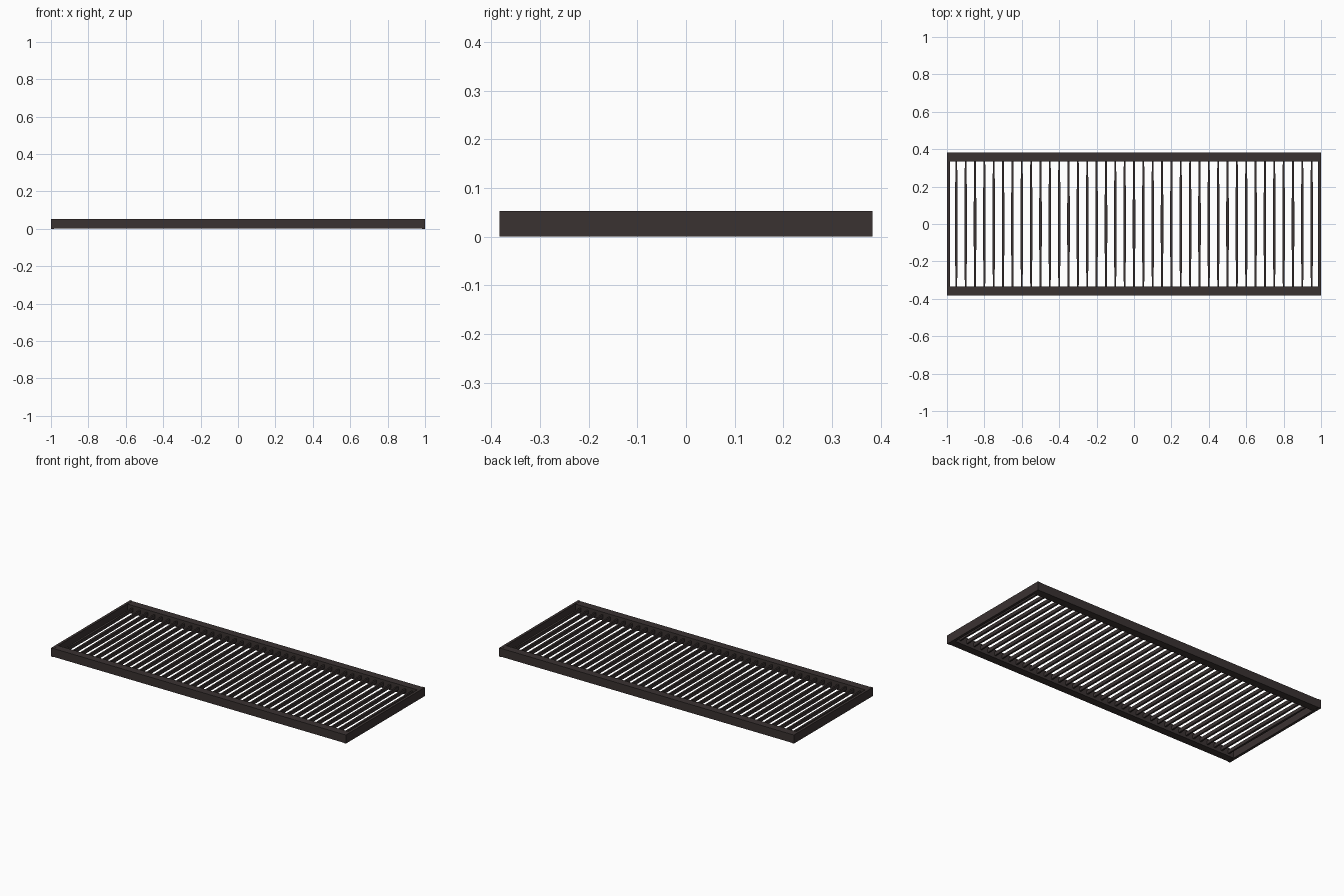
import bpy, bmesh

if "Cube" in bpy.data.objects:
    bpy.data.objects.remove(bpy.data.objects["Cube"])

mat = bpy.data.materials.new("dark_brown")
mat.diffuse_color = (0.042, 0.032, 0.031, 1)
mat.use_nodes = True
mat.node_tree.nodes["Principled BSDF"].inputs["Base Color"].default_value = mat.diffuse_color

H = 0.053          # frame height
W = 0.383          # half depth


def prism(name, outline, z0, z1):
    """Extrude a plan outline between two heights."""
    bm = bmesh.new()
    face = bm.faces.new([bm.verts.new((x, y, z0)) for x, y in outline])
    top = bmesh.ops.extrude_face_region(bm, geom=[face])["geom"]
    verts = [v for v in top if isinstance(v, bmesh.types.BMVert)]
    bmesh.ops.translate(bm, verts=verts, vec=(0, 0, z1 - z0))
    bmesh.ops.recalc_face_normals(bm, faces=bm.faces)
    me = bpy.data.meshes.new(name)
    bm.to_mesh(me)
    bm.free()
    me.materials.append(mat)
    ob = bpy.data.objects.new(name, me)
    bpy.context.collection.objects.link(ob)
    return ob


def box(name, x0, x1, y0, y1, z0, z1):
    return prism(name, [(x0, y0), (x1, y0), (x1, y1), (x0, y1)], z0, z1)


# Long side rails
box("front_rail", -0.984, 0.984, -W + 0.002, -0.334, 0.001, H - 0.001)
box("back_rail", -0.984, 0.984, 0.334, W - 0.002, 0.001, H - 0.001)

# Thin end plates
box("left_end", -1, -0.984, -W, W, 0, H)
box("right_end", 0.984, 1, -W, W, 0, H)

# Upright slats, slightly thicker in the middle, recessed in the frame
a, b, L = 0.0045, 0.007, 0.336
slat_plan = [(-a, -L), (a, -L), (b, -0.1), (b, 0.1),
             (a, L), (-a, L), (-b, 0.1), (-b, -0.1)]
first = prism("slat_01", slat_plan, 0.016, 0.037)
first.location.x = -0.95
for i in range(1, 39):
    ob = bpy.data.objects.new(f"slat_{i + 1:02d}", first.data)
    ob.location.x = -0.95 + 0.05 * i
    bpy.context.collection.objects.link(ob)
